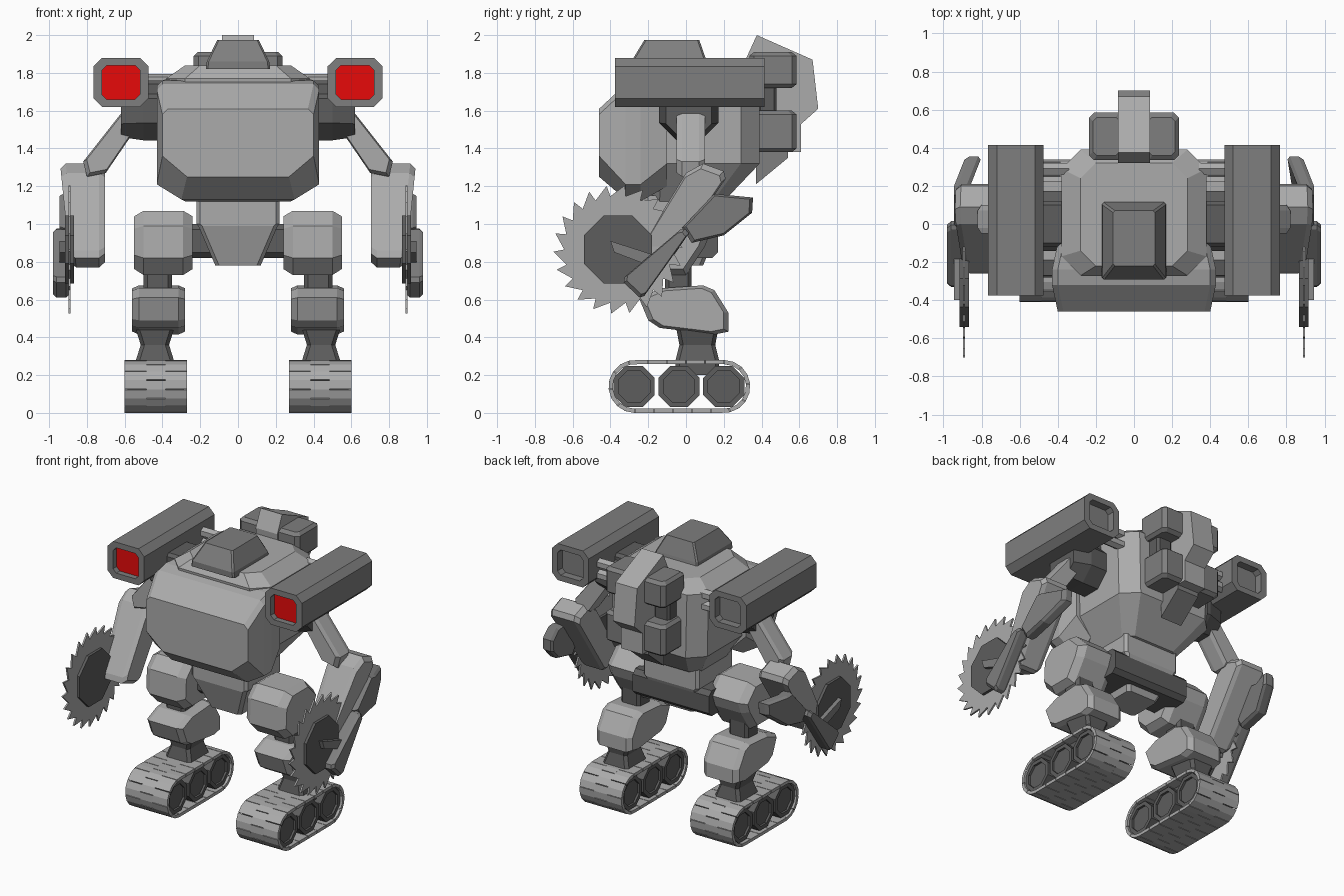
import bpy, bmesh, math
from mathutils import Vector

if "Cube" in bpy.data.objects:
    bpy.data.objects.remove(bpy.data.objects["Cube"])


def material(name, r, g, b):
    m = bpy.data.materials.new(name)
    m.diffuse_color = (r, g, b, 1)
    m.use_nodes = True
    m.node_tree.nodes["Principled BSDF"].inputs["Base Color"].default_value = m.diffuse_color
    return m


LIGHT = material("light_grey", 0.41, 0.41, 0.41)
MID = material("mid_grey", 0.21, 0.21, 0.21)
DARK = material("dark_grey", 0.11, 0.11, 0.11)
RED = material("red", 0.8, 0.003, 0.003)


def finish(name, bm, mats, mirror):
    bmesh.ops.recalc_face_normals(bm, faces=bm.faces)
    me = bpy.data.meshes.new(name)
    bm.to_mesh(me)
    bm.free()
    for m in mats:
        me.materials.append(m)
    ob = bpy.data.objects.new(name, me)
    bpy.context.collection.objects.link(ob)
    if mirror:
        ob.modifiers.new("mirror", 'MIRROR').use_mirror_merge = False
    return ob


def put(axis, a, b, t):
    return Vector({'x': (t, a, b), 'y': (a, t, b), 'z': (a, b, t)}[axis])


def loft(name, axis, rings, mat, mirror=False, first_cap=None, warp=None):
    """Skin a list of (position, 2D outline) rings and cap both ends."""
    bm = bmesh.new()
    vs = [[bm.verts.new(put(axis, a, b, t)) for a, b in ring] for t, ring in rings]
    n = len(vs[0])
    for r, q in zip(vs, vs[1:]):
        for i in range(n):
            bm.faces.new((r[i], r[(i + 1) % n], q[(i + 1) % n], q[i]))
    cap = bm.faces.new(vs[0])
    bm.faces.new(vs[-1])
    if first_cap:
        cap.material_index = 1
    if warp:
        for v in bm.verts:
            v.co = warp(v.co.copy())
    return finish(name, bm, [mat] + ([first_cap] if first_cap else []), mirror)


def scaled(pts, k):
    ca = sum(p[0] for p in pts) / len(pts)
    cb = sum(p[1] for p in pts) / len(pts)
    return [(ca + (a - ca) * k, cb + (b - cb) * k) for a, b in pts]


def prism(name, axis, pts, lo, hi, mat, mirror=False, ch=0, k=0.85, warp=None):
    """Extruded outline, with chamfered ends when ch is given."""
    rings = [(lo, pts), (hi, pts)]
    if ch:
        rings = [(lo, scaled(pts, k)), (lo + ch, pts), (hi - ch, pts), (hi, scaled(pts, k))]
    return loft(name, axis, rings, mat, mirror, warp=warp)


def rect8(cx, cy, hx, hy, c):
    q = [(hx, hy - c), (hx - c, hy), (c - hx, hy), (-hx, hy - c),
         (-hx, c - hy), (c - hx, -hy), (hx - c, -hy), (hx, c - hy)]
    return [(cx + a, cy + b) for a, b in q]


def ngon(cx, cy, r, n=8):
    return [(cx + r * math.cos(math.tau * (i + .5) / n),
             cy + r * math.sin(math.tau * (i + .5) / n)) for i in range(n)]


def stack(name, levels, mat, mirror=False):
    """Chamfered rectangles (z, cx, cy, hx, hy, chamfer) stacked upwards."""
    return loft(name, 'z', [(l[0], rect8(*l[1:])) for l in levels], mat, mirror)


# Torso: rounded core, front armour, roof hatch
stack("torso_core", [(1.12, 0, 0, .22, .2, .06), (1.32, 0, .08, .37, .31, .1),
                     (1.77, 0, .06, .38, .33, .1), (1.84, 0, .05, .28, .27, .08)], LIGHT)


def armour(w, top, side, foot, low):
    return [(-w + .03, top), (w - .03, top), (w, top - .03), (w, side),
            (foot, low), (-foot, low), (-w, side), (-w, top - .03)]


loft("front_armour", 'y', [(-.46, armour(.40, 1.61, 1.36, .27, 1.25)),
                           (-.32, armour(.43, 1.74, 1.21, .30, 1.13)),
                           (-.24, armour(.43, 1.76, 1.21, .28, 1.12)),
                           (-.10, armour(.40, 1.77, 1.32, .28, 1.20))], LIGHT)
stack("roof_hatch", [(1.82, 0, -.085, .17, .205, .01), (1.86, 0, -.09, .165, .2, .01),
                     (1.975, 0, -.075, .11, .145, .01)], MID)

# Waist and hips
stack("pelvis", [(.78, 0, -.03, .12, .12, .02), (.99, 0, -.02, .21, .2, .02),
                 (1.0, 0, -.02, .22, .2, .02), (1.15, 0, -.02, .22, .2, .02)], LIGHT)
prism("hip_bar", 'x', rect8(.03, .91, .14, .09, .03), -.3, .3, DARK)

# Back spine with side tanks
prism("back_spine", 'x', [(.32, 1.88), (.375, 2.0), (.67, 1.87), (.70, 1.61), (.61, 1.53),
                          (.61, 1.38), (.36, 1.38)], -.085, .085, LIGHT)
prism("spine_tail", 'x', [(.37, 1.21), (.54, 1.35), (.54, 1.38), (.37, 1.38)],
      -.085, .085, MID)
for name, lo, hi in (("upper_tank", 1.72, 1.91), ("lower_tank", 1.38, 1.6)):
    stack(name, [(lo, .145, .46, .07, .1, .02), (lo + .02, .145, .46, .09, .125, .025),
                 (hi - .02, .145, .46, .09, .125, .025), (hi, .145, .46, .07, .1, .02)],
          MID, True)
prism("tank_neck", 'z', rect8(.14, .43, .06, .05, .015), 1.55, 1.75, DARK, True)

# Shoulder cannons, recessed at both ends, red in front
outer = rect8(.62, 1.75, .145, .13, .045)
inner = rect8(.62, 1.75, .1, .09, .025)
loft("shoulder_cannon", 'y', [(-.335, inner), (-.375, inner), (-.375, outer),
                              (.415, outer), (.415, inner), (.36, inner)], MID, True, RED)

# Shoulder joints and rods
loft("shoulder_joint", 'x', [(.34, ngon(.015, 1.6, .17)), (.5, ngon(.015, 1.6, .17)),
                             (.62, ngon(.015, 1.58, .13))], DARK, True)
prism("cannon_mount", 'x', rect8(0, 1.71, .12, .05, .02), .34, .52, DARK, True)
for z in (1.68, 1.76):
    prism("cannon_rod", 'x', ngon(.29, z, .035, 6), .34, .5, LIGHT, True)

# Arms
prism("upper_arm", 'y', [(.50, 1.62), (.60, 1.61), (.82, 1.33), (.80, 1.25), (.70, 1.27),
                         (.55, 1.49)], -.05, .1, LIGHT, True, .03, .88)


def forearm_taper(v):
    if v.x > .8:
        v.x -= .05 * (1.3 - v.z) / .5
    return v


prism("forearm", 'x', [(0, 1.27), (.09, 1.32), (.20, 1.28), (.21, 1.24), (-.10, .78),
                       (-.13, .77), (-.26, .82), (-.25, .86)], .705, .94, LIGHT, True,
      .03, .9, forearm_taper)


def fin_bend(v):
    v.x -= max(0, v.y - .2) * .4
    return v


prism("elbow_fin", 'x', [(.03, .9), (-.02, .98), (.15, 1.16), (.2, 1.155), (.355, 1.14),
                         (.35, 1.06), (.2, .94)], .86, .945, MID, True, .02, .9, fin_bend)
prism("saw_bracket", 'x', [(-.03, .97), (-.005, .975), (.015, .95), (-.22, .62), (-.245, .61),
                           (-.33, .69), (-.325, .72)], .89, .98, MID, True, .02, .9)
prism("saw_arm", 'x', [(-.40, .91), (-.38, .85), (-.17, .77), (-.15, .83)],
      .88, .945, MID, True)

# Saw blade with swept teeth
TEETH, SY, SZ = 22, -.36, .865
teeth = []
for i in range(TEETH):
    for off, r in ((0, .285), (.12, .342)):
        a = math.tau * (i + off) / TEETH
        teeth.append((SY + r * math.cos(a), SZ + r * math.sin(a)))
prism("saw_blade", 'x', teeth, .886, .898, LIGHT, True)
prism("saw_hub", 'x', ngon(SY, SZ, .195), .867, .917, DARK, True)

# Legs
prism("thigh", 'x', [(-.19, .73), (-.28, .82), (-.27, .99), (-.19, 1.07), (.02, 1.07),
                     (.13, .96), (.10, .88), (0, .73)], .24, .55, LIGHT, True, .05, .82)
prism("knee", 'z', rect8(-.05, .0, .075, .07, .02), .6, .78, DARK, True,
      warp=lambda v: Vector((v.x + .475, v.y - .04, v.z)))
prism("shin", 'x', [(-.25, .61), (-.13, .66), (.09, .675), (.15, .65), (.225, .53),
                    (.225, .43), (.15, .415), (-.14, .45), (-.2, .49)],
      .28, .56, LIGHT, True, .035, .88)
stack("ankle", [(.2, .44, .06, .1, .115, .02), (.28, .44, .06, .1, .115, .02),
                (.36, .44, .06, .075, .095, .02), (.44, .44, .06, .1, .11, .02)], DARK, True)

# Track wheels
for y in (-.275, -.037, .2):
    rim, dish = ngon(y, .14, .118), ngon(y, .14, .09)
    loft("track_wheel", 'x', [(.3, dish), (.285, dish), (.285, rim), (.585, rim),
                              (.585, dish), (.57, dish)], DARK, True)

# Track loops: three columns of links, the middle one staggered
R, Y0, Y1, LINKS = .14, -.27, .2, 18
STRAIGHT, ARC = Y1 - Y0, math.pi * R


def track_point(s, r):
    s %= 2 * (STRAIGHT + ARC)
    if s < STRAIGHT:
        return Y0 + s, R - r
    s -= STRAIGHT
    if s < ARC:
        return Y1 + r * math.sin(s / R), R - r * math.cos(s / R)
    s -= ARC
    if s < STRAIGHT:
        return Y1 - s, R + r
    s -= STRAIGHT
    return Y0 - r * math.sin(s / R), R + r * math.cos(s / R)


bm = bmesh.new()
step = 2 * (STRAIGHT + ARC) / LINKS
for col, (x0, x1) in enumerate(((.27, .385), (.385, .485), (.485, .6))):
    for i in range(LINKS):
        a = (i + .5 * (col == 1)) * step
        ss = [a, a + step * .48, a + step * .96]
        quad = [track_point(s, R) for s in ss] + [track_point(s, R - .022) for s in ss[::-1]]
        rows = [[bm.verts.new((x, y, z)) for y, z in quad] for x in (x0, x1)]
        bm.faces.new(rows[0])
        bm.faces.new(rows[1])
        for j in range(6):
            k = (j + 1) % 6
            bm.faces.new((rows[0][j], rows[0][k], rows[1][k], rows[1][j]))
finish("track_links", bm, [LIGHT], True)
